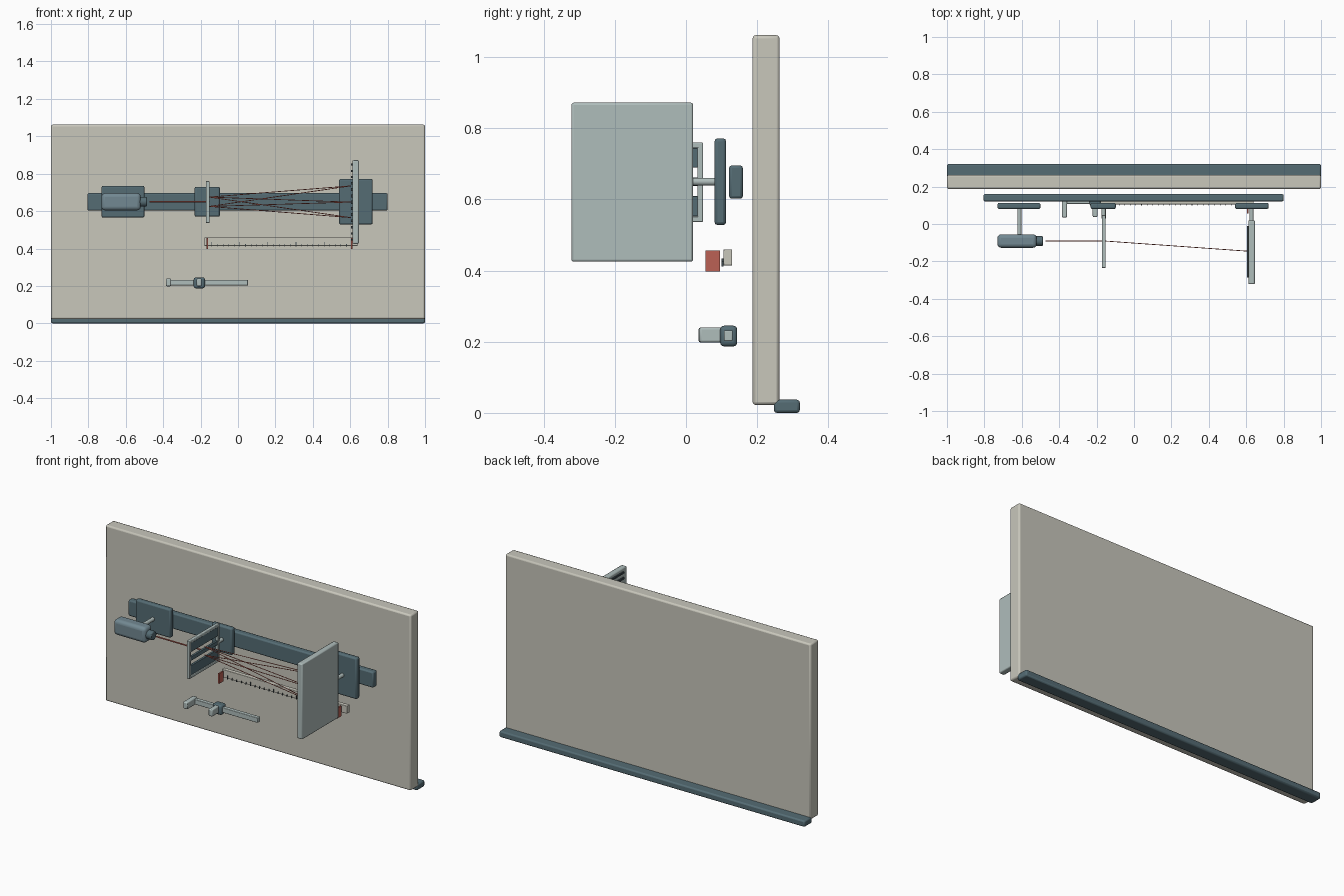
import bpy
from mathutils import Vector

if "Cube" in bpy.data.objects:
    bpy.data.objects.remove(bpy.data.objects["Cube"])


def material(name, rgb):
    m = bpy.data.materials.new(name)
    m.diffuse_color = (*rgb, 1)
    m.use_nodes = True
    m.node_tree.nodes["Principled BSDF"].inputs["Base Color"].default_value = m.diffuse_color
    return m


CREAM = material("cream", (0.58, 0.57, 0.50))
SLATE = material("slate", (0.09, 0.15, 0.175))
PALE = material("pale", (0.43, 0.51, 0.50))
STEEL = material("steel", (0.17, 0.25, 0.29))
RED = material("red", (0.5, 0.12, 0.09))
DARK = material("dark", (0.05, 0.07, 0.08))


def finish(o, name, mat, bevel=0.0, segments=2):
    o.name = name
    o.data.materials.append(mat)
    if bevel:
        b = o.modifiers.new("bevel", "BEVEL")
        b.width, b.segments = bevel, segments
    bpy.ops.object.shade_smooth_by_angle()
    return o


def box(name, x, y, z, mat, bevel=0.0, segments=2):
    """Box from its (min, max) range on each axis."""
    bpy.ops.mesh.primitive_cube_add(size=1, location=[sum(r) / 2 for r in (x, y, z)])
    o = bpy.context.object
    o.scale = [r[1] - r[0] for r in (x, y, z)]
    bpy.ops.object.transform_apply(location=False, rotation=False, scale=True)
    return finish(o, name, mat, bevel, segments)


def rod(name, a, b, radius, mat, sides=20, bevel=0.0):
    """Cylinder between two points."""
    a, b = Vector(a), Vector(b)
    bpy.ops.mesh.primitive_cylinder_add(vertices=sides, radius=radius, depth=(b - a).length,
                                        location=(a + b) / 2,
                                        rotation=(b - a).to_track_quat("Z", "Y").to_euler())
    return finish(bpy.context.object, name, mat, bevel)


# Backboard and its foot
box("backboard", (-1, 1), (0.187, 0.263), (0.022, 1.062), CREAM, 0.009)
box("foot", (-1, 1), (0.247, 0.32), (0, 0.037), SLATE, 0.008)

# Optical rail and three carriages
box("rail", (-0.805, 0.8), (0.121, 0.16), (0.602, 0.696), SLATE, 0.008)
for part, x, h in (("laser", (-0.73, -0.5), 0.085),
                   ("slit", (-0.232, -0.097), 0.08),
                   ("screen", (0.54, 0.72), 0.122)):
    box(part + "_carriage", x, (0.08, 0.113), (0.65 - h, 0.65 + h), SLATE, 0.009)

# Posts joining each element to its carriage
for part, x, y in (("laser", -0.613, -0.06), ("slit", -0.162, 0.03), ("screen", 0.628, 0.01)):
    rod(part + "_post", (x, y, 0.65), (x, 0.09, 0.65), 0.011, PALE)

# Laser body, nozzle and incoming beam
box("laser_body", (-0.73, -0.52), (-0.127, -0.055), (0.604, 0.696), STEEL, 0.02, 4)
rod("laser_nozzle", (-0.53, -0.091, 0.65), (-0.487, -0.091, 0.65), 0.026, SLATE, 28, 0.005)
rod("incoming_beam", (-0.472, -0.091, 0.65), (-0.165, -0.091, 0.65), 0.004, RED, 10)

# Double slit holder: pale frame with three dark barriers
for side, y in (("front", (-0.235, -0.219)), ("back", (0.032, 0.048))):
    box("slit_frame_" + side, (-0.172, -0.152), y, (0.537, 0.76), PALE, 0.003)
for side, z in (("bottom", (0.537, 0.553)), ("top", (0.744, 0.76))):
    box("slit_frame_" + side, (-0.172, -0.152), (-0.225, 0.04), z, PALE, 0.003)
for side, z in (("lower", (0.553, 0.61)), ("middle", (0.638, 0.662)), ("upper", (0.69, 0.744))):
    box("barrier_" + side, (-0.169, -0.155), (-0.225, 0.035), z, SLATE, 0.002)

# Viewing screen with fringe bands
box("screen", (0.612, 0.646), (-0.322, 0.02), (0.425, 0.872), PALE, 0.006)
for i in range(-6, 7):
    half = 0.009 - 0.0007 * abs(i)
    z = 0.648 + i * 0.0335
    box("fringe_band", (0.604, 0.614), (-0.285, -0.01), (z - half, z + half), DARK)

# Diffracted rays from both slits
for z0 in (0.625, 0.675):
    for z1 in (0.565, 0.648, 0.735):
        rod("ray", (-0.155, -0.091, z0), (0.605, -0.145, z1), 0.002, RED, 8)

# Ruler with graduations and end markers
box("ruler", (-0.18, 0.64), (0.105, 0.13), (0.414, 0.46), CREAM, 0.002)
for i in range(25):
    x = -0.14 + i * 0.03
    top = 0.434 if i % 5 == 0 else 0.425
    box("graduation", (x - 0.0015, x + 0.0015), (0.1, 0.106), (0.412, top), DARK)
for x in (-0.165, 0.607):
    box("end_marker", (x - 0.004, x + 0.004), (0.055, 0.096), (0.397, 0.457), RED)

# Sliding caliper
box("caliper_bar", (-0.385, 0.053), (0.107, 0.131), (0.202, 0.232), PALE, 0.003)
box("fixed_jaw", (-0.385, -0.358), (0.035, 0.131), (0.198, 0.24), PALE, 0.006)
box("sliding_jaw", (-0.221, -0.195), (0.037, 0.11), (0.198, 0.24), PALE, 0.006)
box("slider", (-0.237, -0.177), (0.096, 0.144), (0.187, 0.245), SLATE, 0.011, 3)
